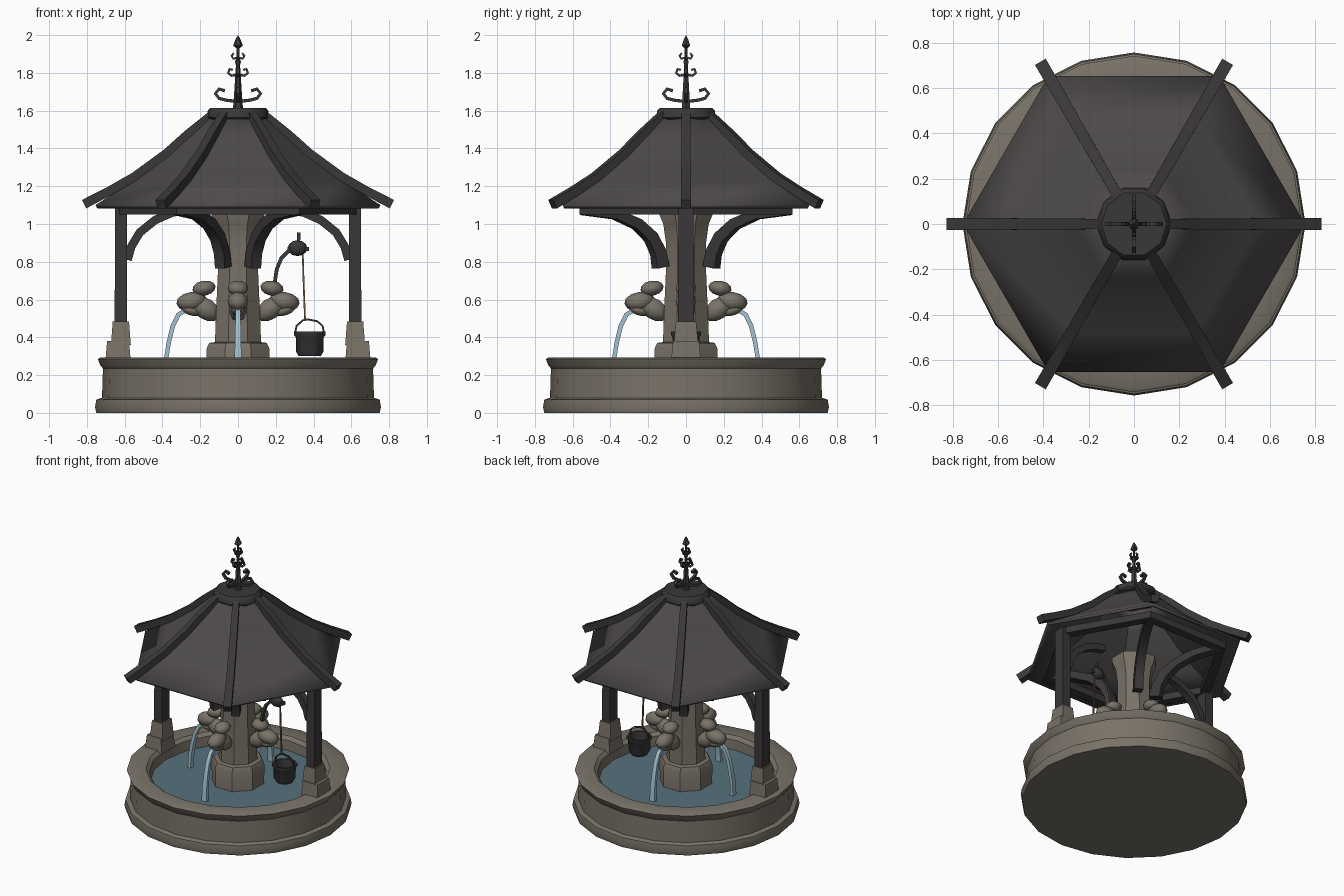
import bpy, bmesh, math
from mathutils import Vector, Matrix

if "Cube" in bpy.data.objects:
    bpy.data.objects.remove(bpy.data.objects["Cube"])


def mat(name, r, g, b):
    m = bpy.data.materials.new(name)
    m.diffuse_color = (r, g, b, 1)
    m.use_nodes = True
    m.node_tree.nodes["Principled BSDF"].inputs["Base Color"].default_value = m.diffuse_color
    return m


STONE = mat("stone", 0.19, 0.168, 0.137)
ROOF = mat("roof_slate", 0.076, 0.068, 0.068)
WOOD = mat("dark_wood", 0.042, 0.038, 0.039)
IRON = mat("iron", 0.042, 0.04, 0.042)
WATER = mat("pool_water", 0.095, 0.165, 0.205)
SPRAY = mat("falling_water", 0.35, 0.53, 0.62)
ROPE = mat("rope", 0.15, 0.11, 0.06)


def finish(name, bm, material, smooth=40):
    bmesh.ops.recalc_face_normals(bm, faces=bm.faces)
    me = bpy.data.meshes.new(name)
    bm.to_mesh(me)
    bm.free()
    me.materials.append(material)
    ob = bpy.data.objects.new(name, me)
    bpy.context.collection.objects.link(ob)
    if smooth:
        bpy.ops.object.select_all(action='DESELECT')
        ob.select_set(True)
        bpy.context.view_layer.objects.active = ob
        bpy.ops.object.shade_smooth_by_angle(angle=math.radians(smooth))
    return ob


def lathe(name, prof, sides, material, at=(0, 0), turn=0.0, smooth=40):
    """Revolve an (r, z) profile; ends on the axis are closed."""
    bm = bmesh.new()
    rings = []
    for r, z in prof:
        if r == 0:
            rings.append([bm.verts.new((at[0], at[1], z))] * sides)
        else:
            a = [math.tau * i / sides + turn for i in range(sides)]
            rings.append([bm.verts.new((at[0] + r * math.cos(t), at[1] + r * math.sin(t), z)) for t in a])
    for p, q in zip(rings, rings[1:]):
        for i in range(sides):
            j = (i + 1) % sides
            vs = list(dict.fromkeys((p[i], p[j], q[j], q[i])))
            if len(vs) > 2:
                bm.faces.new(vs)
    return finish(name, bm, material, smooth)


def sweep(name, pts, w, h, deg, material, smooth=40):
    """Sweep a w x h box section along (r, z) points in the upright plane at angle deg.
    w and h may be (start, end) pairs."""
    w = w if isinstance(w, tuple) else (w, w)
    h = h if isinstance(h, tuple) else (h, h)
    bm = bmesh.new()
    rot = Matrix.Rotation(math.radians(deg), 3, 'Z')
    p = [Vector((r, 0, z)) for r, z in pts]
    rings = []
    for i, c in enumerate(p):
        t = (p[min(i + 1, len(p) - 1)] - p[max(i - 1, 0)]).normalized()
        n = Vector((-t.z, 0, t.x))
        f = i / (len(p) - 1)
        a = Vector((0, (w[0] + (w[1] - w[0]) * f) / 2, 0))
        b = n * ((h[0] + (h[1] - h[0]) * f) / 2)
        rings.append([bm.verts.new(rot @ (c + s * a + u * b)) for s, u in ((1, 1), (-1, 1), (-1, -1), (1, -1))])
    for q, s in zip(rings, rings[1:]):
        for i in range(4):
            bm.faces.new((q[i], q[(i + 1) % 4], s[(i + 1) % 4], s[i]))
    bm.faces.new(rings[0])
    bm.faces.new(rings[-1])
    return finish(name, bm, material, smooth)


def blob(name, r, z, size, tilt, deg, material, side=0.0):
    """Low-poly ellipsoid set at radius r, tilted in its upright plane."""
    bm = bmesh.new()
    bmesh.ops.create_uvsphere(bm, u_segments=8, v_segments=6, radius=1)
    m = (Matrix.Rotation(math.radians(deg), 4, 'Z') @ Matrix.Translation((r, side, z))
         @ Matrix.Rotation(math.radians(tilt), 4, 'Y') @ Matrix.Diagonal((*size, 1)))
    bmesh.ops.transform(bm, matrix=m, verts=bm.verts)
    return finish(name, bm, material, 60)


def block(name, c, size, top, material):
    """Box on centre c (bottom) with a tapered top."""
    bm = bmesh.new()
    bmesh.ops.create_cube(bm, size=1)
    for v in bm.verts:
        k = top if v.co.z > 0 else 1
        v.co = Vector((c[0] + v.co.x * size[0] * k, c[1] + v.co.y * size[1] * k, c[2] + (v.co.z + .5) * size[2]))
    return finish(name, bm, material, 0)


# Basin and pool
lathe("basin", [(0, 0), (.75, 0), (.757, .03), (.75, .07), (.72, .08), (.715, .235), (.728, .25),
                (.742, .285), (.73, .292), (.615, .292), (.59, .27), (.58, .14), (0, .14)], 20, STONE)
lathe("pool", [(0, .2), (.585, .2)], 20, WATER)

# Central column
lathe("column", [(0, .14), (.178, .14), (.18, .34), (.165, .37), (.132, .375), (.125, .55), (.115, .75),
                 (.115, .9), (.13, 1.0), (.155, 1.055), (.155, 1.08), (0, 1.08)], 8, STONE, turn=math.pi / 8)

# Carved spout heads and water jets
for i, d in enumerate((0, 90, 180, 270)):
    blob(f"spout_neck_{i}", .17, .55, (.085, .05, .055), -35, d, STONE)
    blob(f"spout_head_{i}", .245, .59, (.082, .055, .05), 8, d, STONE)
    blob(f"spout_jaw_{i}", .25, .545, (.06, .038, .028), -20, d, STONE)
    blob(f"spout_brow_{i}", .18, .66, (.062, .055, .04), 10, d, STONE)
    if d:
        sweep(f"water_jet_{i}", [(.27, .55), (.315, .52), (.345, .46), (.365, .38), (.38, .29), (.385, .195)],
              (.022, .04), (.025, .022), d, SPRAY)

# Two posts on stone footings, with curved braces
for side, d in (("right", 0), ("left", 180)):
    s = 1 if d == 0 else -1
    block(f"footing_low_{side}", (s * .635, 0, .27), (.135, .16, .11), .86, STONE)
    block(f"footing_high_{side}", (s * .62, 0, .36), (.105, .13, .125), .82, STONE)
    block(f"post_{side}", (s * .62, 0, .46), (.066, .085, .63), .95, WOOD)
    sweep(f"post_brace_{side}", [(.585, .81), (.565, .88), (.52, .955), (.44, 1.02), (.35, 1.06), (.27, 1.075)],
          .05, .045, d, WOOD)

# Four braces from the column
for d in (60, 120, 240, 300):
    sweep(f"column_brace_{d}", [(.155, .77), (.17, .85), (.215, .93), (.3, 1.0), (.43, 1.05), (.63, 1.07)],
          .06, (.075, .045), d, WOOD)

# Six-sided flared roof
roof = lathe("roof", [(.755, 1.1), (.55, 1.23), (.38, 1.355), (.27, 1.455), (.15, 1.575)], 6, ROOF, smooth=25)
solid = roof.modifiers.new("thickness", 'SOLIDIFY')
solid.thickness = .02
lathe("eave_beam", [(.65, 1.05), (.65, 1.1), (.58, 1.1), (.58, 1.05), (.65, 1.05)], 6, WOOD, smooth=0)
for d in range(0, 360, 60):
    sweep(f"hip_beam_{d}", [(.815, 1.105), (.68, 1.175), (.55, 1.25), (.38, 1.375), (.27, 1.475), (.14, 1.58)],
          (.055, .045), (.05, .04), d, WOOD)
lathe("roof_cap", [(0, 1.55), (.15, 1.55), (.166, 1.565), (.16, 1.6), (.145, 1.615), (0, 1.612)], 10, WOOD)

# Iron finial with scrolls on four sides
lathe("finial_spike", [(0, 1.6), (.027, 1.6), (.02, 1.7), (.011, 1.84), (.016, 1.86), (.008, 1.88),
                       (.008, 1.93), (.026, 1.945), (.012, 1.98), (0, 2.0)], 6, IRON)
for d in (0, 90, 180, 270):
    sweep(f"scroll_big_{d}", [(.015, 1.65), (.06, 1.655), (.1, 1.665), (.12, 1.69), (.1, 1.715), (.07, 1.705)],
          .018, .017, d, IRON)
    sweep(f"scroll_mid_{d}", [(.01, 1.79), (.035, 1.785), (.052, 1.8), (.045, 1.82), (.028, 1.815)],
          .014, .013, d, IRON)
    sweep(f"scroll_top_{d}", [(.005, 1.88), (.025, 1.875), (.034, 1.89), (.022, 1.905)], .011, .011, d, IRON)

# Bucket arm, pulley, rope and bucket
sweep("pulley_arm", [(.19, .66), (.205, .76), (.23, .82), (.27, .86), (.315, .87)], .022, .02, 0, IRON)
blob("pulley_wheel", .315, .872, (.052, .03, .042), 0, 0, IRON)
sweep("pulley_bar", [(.262, .868), (.376, .868)], .03, .022, 0, IRON)
sweep("pulley_pin", [(.32, .9), (.322, .955)], .02, .018, 0, IRON)
sweep("rope", [(.342, .87), (.347, .7), (.355, .49)], .009, .009, 0, ROPE)
lathe("bucket", [(0, .3), (.058, .3), (.073, .325), (.074, .4), (.084, .412), (.084, .43), (.07, .43),
                 (.06, .33), (0, .33)], 10, IRON, at=(.38, 0))
sweep("bucket_handle", [(.302, .42), (.31, .46), (.342, .49), (.37, .495), (.42, .485), (.448, .46), (.456, .42)],
      .01, .01, 0, IRON)
